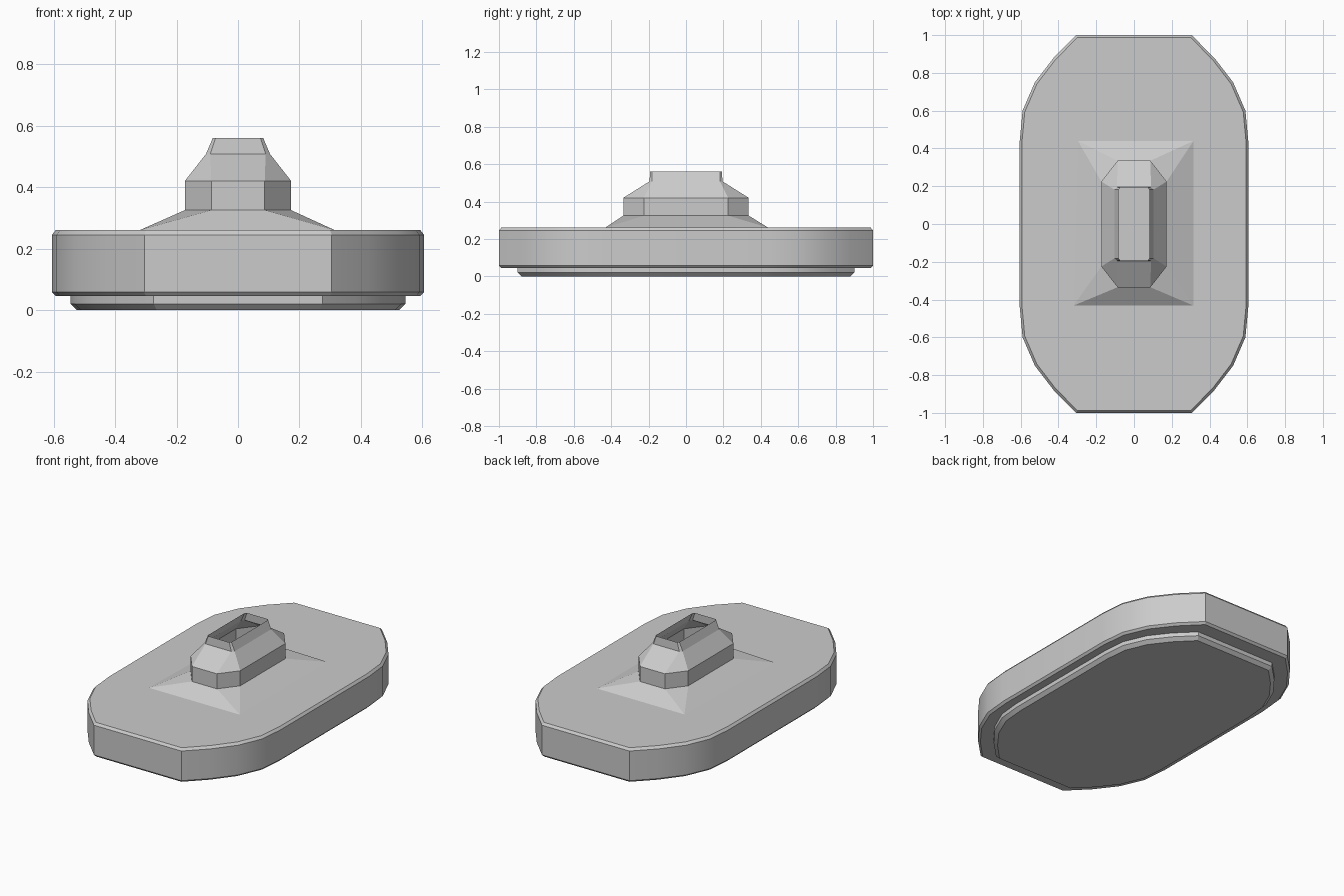
import bpy, bmesh, math

if "Cube" in bpy.data.objects:
    bpy.data.objects.remove(bpy.data.objects["Cube"])


def loft(name, rings, cap_bottom=True, cap_top=True):
    """Skin a stack of closed rings that share a vertex count."""
    bm = bmesh.new()
    loops = [[bm.verts.new(p) for p in ring] for ring in rings]
    n = len(loops[0])
    for a, b in zip(loops, loops[1:]):
        for i in range(n):
            j = (i + 1) % n
            bm.faces.new((a[i], a[j], b[j], b[i]))
    if cap_bottom:
        bm.faces.new(loops[0][::-1])
    if cap_top:
        bm.faces.new(loops[-1])
    bmesh.ops.remove_doubles(bm, verts=bm.verts, dist=1e-5)
    mesh = bpy.data.meshes.new(name)
    bm.to_mesh(mesh)
    bm.free()
    obj = bpy.data.objects.new(name, mesh)
    bpy.context.collection.objects.link(obj)
    return obj


def four_way(quarter):
    """Mirror a +x +y quarter outline into a full counter-clockwise loop."""
    left = [(-x, y) for x, y in reversed(quarter)]
    half = quarter + left
    return half + [(-x, -y) for x, y in half]


OUTLINE = four_way([(0.605, 0.44), (0.59, 0.60), (0.525, 0.75),
                    (0.425, 0.88), (0.305, 1.0)])


def slab_ring(scale, inset, z):
    sx, sy = scale - inset / 0.605, scale - inset
    return [(x * sx, y * sy, z) for x, y in OUTLINE]


def octagon(x, y, front_x, side_y, z):
    return [(px, py, z) for px, py in four_way([(x, side_y), (front_x, y)])]


# Main slab with small chamfers
slab = loft("base_slab", [slab_ring(1, 0.012, 0.045), slab_ring(1, 0, 0.058),
                          slab_ring(1, 0, 0.245), slab_ring(1, 0.012, 0.26)])

# Smaller foot plate underneath
foot = loft("foot_plate", [slab_ring(0.9, 0.02, 0.0), slab_ring(0.9, 0, 0.02),
                           slab_ring(0.9, 0, 0.045)], cap_top=False)

# Pedestal: slightly skewed skirt, octagonal body, open-topped collar
skirt = [(0.315, 0.44), (-0.297, 0.44), (-0.32, -0.432), (0.315, -0.432)]
pedestal = loft("pedestal", [
    [(x, y, 0.26) for x, y in skirt for _ in range(2)],
    octagon(0.173, 0.335, 0.087, 0.225, 0.325),
    octagon(0.173, 0.335, 0.087, 0.225, 0.42),
    octagon(0.104, 0.195, 0.09, 0.182, 0.508),
    octagon(0.082, 0.192, 0.073, 0.182, 0.56),
], cap_bottom=False, cap_top=False)

# Rounded corners shade smoothly, chamfers stay crisp
for obj in (slab, foot):
    bpy.ops.object.select_all(action='DESELECT')
    obj.select_set(True)
    bpy.context.view_layer.objects.active = obj
    bpy.ops.object.shade_smooth_by_angle(angle=math.radians(30))
